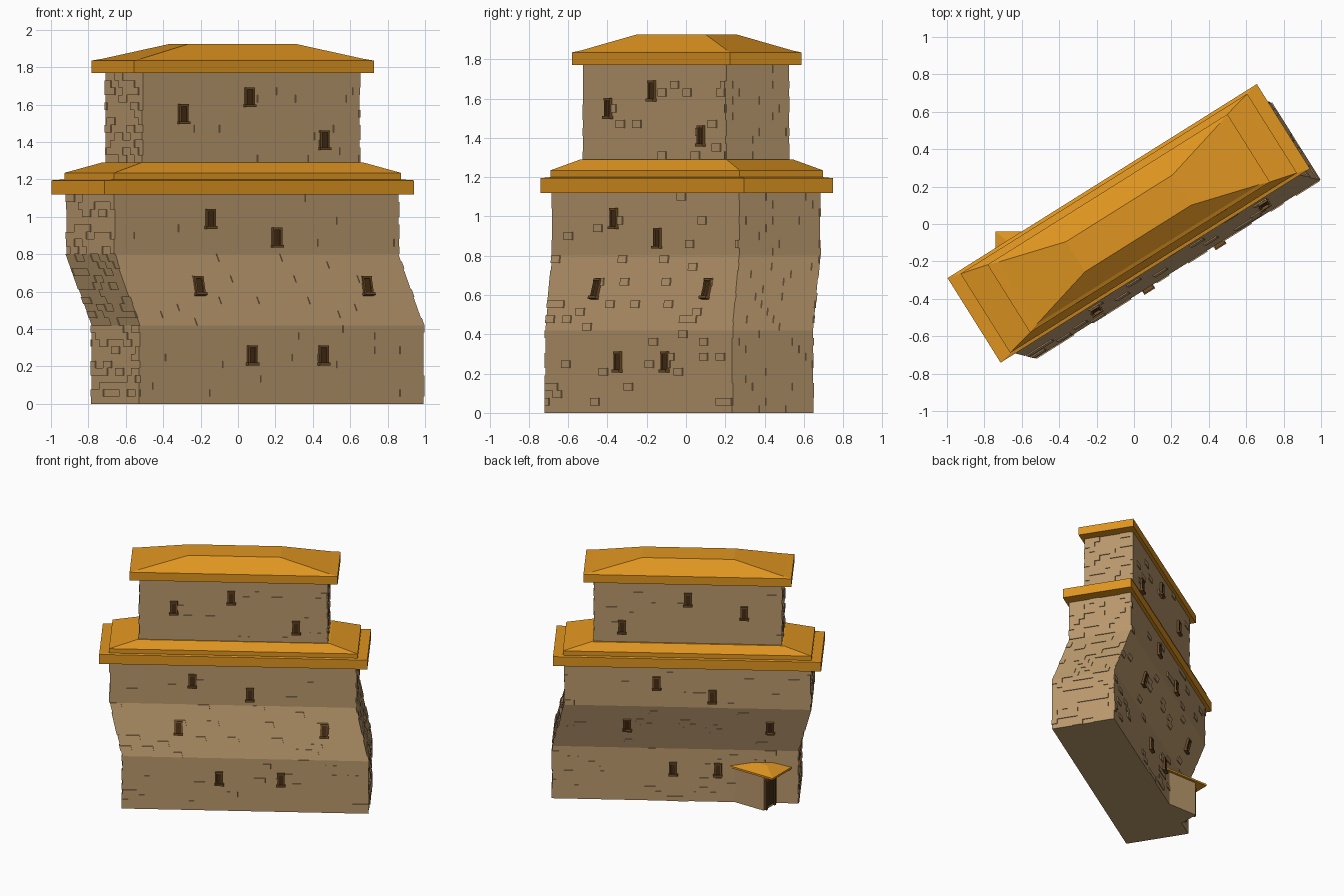
import bpy, bmesh, math, random
from mathutils import Matrix, Vector

if "Cube" in bpy.data.objects:
    bpy.data.objects.remove(bpy.data.objects["Cube"])

random.seed(4)
ROT = Matrix.Rotation(math.radians(32.1), 4, 'Z')   # whole building is turned


def material(name, rgb):
    m = bpy.data.materials.new(name)
    m.diffuse_color = (*rgb, 1)
    m.use_nodes = True
    m.node_tree.nodes["Principled BSDF"].inputs["Base Color"].default_value = m.diffuse_color
    return m


STONE = material("stone", (0.48, 0.31, 0.15))
TILE = material("roof_tile", (0.74, 0.30, 0.015))
WOOD = material("dark_wood", (0.16, 0.075, 0.02))
DARK = material("opening", (0.06, 0.026, 0.008))


def finish(name, bm, mat, turn=True):
    bmesh.ops.recalc_face_normals(bm, faces=bm.faces)
    if turn:
        bm.transform(ROT)
    me = bpy.data.meshes.new(name)
    bm.to_mesh(me)
    bm.free()
    me.materials.append(mat)
    ob = bpy.data.objects.new(name, me)
    bpy.context.collection.objects.link(ob)
    return ob


def loft(name, rings, mat, turn=True):
    """Stack of rectangles (cx, cy, half_x, half_y, z) joined into a closed solid."""
    bm = bmesh.new()
    prev = None
    for cx, cy, hx, hy, z in rings:
        ring = [bm.verts.new((cx + sx * hx, cy + sy * hy, z))
                for sx, sy in ((-1, -1), (1, -1), (1, 1), (-1, 1))]
        if prev:
            for i in range(4):
                j = (i + 1) % 4
                bm.faces.new((prev[i], prev[j], ring[j], ring[i]))
        else:
            bm.faces.new(ring[::-1])
        prev = ring
    bm.faces.new(prev)
    return finish(name, bm, mat, turn)


def box(bm, center, size, tilt=0):
    m = (Matrix.Translation(center) @ Matrix.Rotation(tilt, 4, 'X')
         @ Matrix.Diagonal((*size, 1)))
    bmesh.ops.create_cube(bm, size=1, matrix=m)


# Main dimensions in the turned frame
BASE, TOP = Vector((0.07, -0.085)), Vector((-0.025, 0.016))
HX, HY = 0.895, 0.243
TX, TY = 0.683, 0.19
RX, RY = -0.022, 0.018


def centre(z):
    """The body leans between z 0.42 and z 0.80."""
    return BASE.lerp(TOP, min(max((z - 0.42) / 0.38, 0), 1))


# Walls
loft("lower_body", [(*centre(z), HX, HY, z) for z in (0, 0.42, 0.80, 1.13)], STONE)
loft("upper_storey", [(*TOP, TX, TY, z) for z in (1.2, 1.78)], STONE)

# Roofs: eave slab, then raised hipped tier
loft("lower_roof", [(RX, RY, 0.976, 0.267, 1.12), (RX, RY, 0.976, 0.267, 1.195),
                    (RX, RY, 0.905, 0.25, 1.2), (RX, RY, 0.905, 0.25, 1.235),
                    (RX, RY, 0.70, 0.20, 1.29)], TILE)
loft("upper_roof", [(RX, RY, 0.757, 0.214, 1.77), (RX, RY, 0.757, 0.214, 1.835),
                    (RX, RY, 0.70, 0.195, 1.845), (RX, RY, 0.335, 0.095, 1.925)], TILE)


# Raised bricks: dense on the short ends, sparse on the long walls
def brick_wall(name, hx, hy, rows, density_end, density_long):
    bm = bmesh.new()

    def brick(axis, side, a0, a1, z0, z1, d):
        vs = []
        for z in (z0, z1):
            c = centre(z)
            for off in (-0.01, d):
                for a in (a0, a1):
                    if axis == 'X':
                        p = (c.x + side * (hx + off), c.y + a, z)
                    else:
                        p = (c.x + a, c.y + side * (hy + off), z)
                    vs.append(bm.verts.new(p))
        for f in ((0, 1, 3, 2), (4, 6, 7, 5), (0, 4, 5, 1),
                  (2, 3, 7, 6), (0, 2, 6, 4), (1, 5, 7, 3)):
            bm.faces.new([vs[i] for i in f])

    for r, (z0, z1) in enumerate(rows):
        for axis, half, density in (('X', hy, density_end), ('Y', hx, density_long)):
            for side in (-1, 1):
                a = -half - (0.04 if r % 2 else 0)
                while a < half - 0.001:
                    a1 = a + 0.08
                    if random.random() < density:
                        brick(axis, side, max(a, -half), min(a1, half), z0, z1, 0.006)
                    a = a1
    return finish(name, bm, STONE)


def courses(a, b, n):
    return [(a + (b - a) * i / n, a + (b - a) * (i + 1) / n) for i in range(n)]


brick_wall("lower_bricks", HX, HY,
           courses(0, 0.42, 11) + courses(0.42, 0.8, 10) + courses(0.8, 1.12, 8), 0.5, 0.07)
brick_wall("upper_bricks", TX, TY, courses(1.29, 1.77, 12), 0.45, 0.06)

# Windows: (position along the wall from its centre, height)
LOWER = {-1: [(-0.19, 0.26), (0.26, 0.26), (-0.436, 0.63), (0.625, 0.63),
              (-0.295, 0.99), (0.124, 0.89)],
         1: [(0.015, 0.26), (-0.31, 0.26), (0.40, 0.63), (-0.64, 0.63),
             (0.226, 0.99), (-0.18, 0.89)]}
UPPER = {-1: [(-0.433, 1.55), (-0.015, 1.64), (0.457, 1.41)],
         1: [(0.48, 1.41), (0.0, 1.64), (-0.41, 1.54)]}
frames, panes = bmesh.new(), bmesh.new()
for table, hy in ((LOWER, HY), (UPPER, TY)):
    for side, spots in table.items():
        for a, z in spots:
            c = centre(z)
            tilt = -math.atan2(0.1, 0.38) if 0.42 < z < 0.8 else 0
            p = Vector((c.x + a, c.y + side * hy, z))
            turn = Matrix.Rotation(tilt, 3, 'X')
            for dx, dz, sx, sz, d in ((-0.023, 0, 0.011, 0.1, 0.03), (0.023, 0, 0.011, 0.1, 0.03),
                                      (0, 0.046, 0.057, 0.012, 0.034),
                                      (0, -0.047, 0.068, 0.014, 0.046)):
                box(frames, p + turn @ Vector((dx, 0, dz)), (sx, d, sz), tilt)
            box(panes, p, (0.04, 0.016, 0.09), tilt)
finish("window_frames", frames, WOOD)
finish("window_panes", panes, DARK)

# Entrance porch: square to the axes, buried in the back wall
loft("porch_walls", [(-0.49, -0.17, 0.16, 0.11, 0), (-0.49, -0.17, 0.16, 0.11, 0.28)],
     STONE, False)
loft("porch_roof", [(-0.54, -0.165, 0.2, 0.125, 0.275), (-0.54, -0.165, 0.2, 0.125, 0.29),
                    (-0.52, -0.17, 0.10, 0.03, 0.325)], TILE, False)
door, trim = bmesh.new(), bmesh.new()
box(door, (-0.651, -0.135, 0.12), (0.012, 0.09, 0.2))
for y in (-0.187, -0.083):
    box(trim, (-0.652, y, 0.12), (0.022, 0.016, 0.24))
box(trim, (-0.652, -0.135, 0.232), (0.026, 0.13, 0.022))
finish("porch_door", door, DARK, False)
finish("porch_door_frame", trim, WOOD, False)
